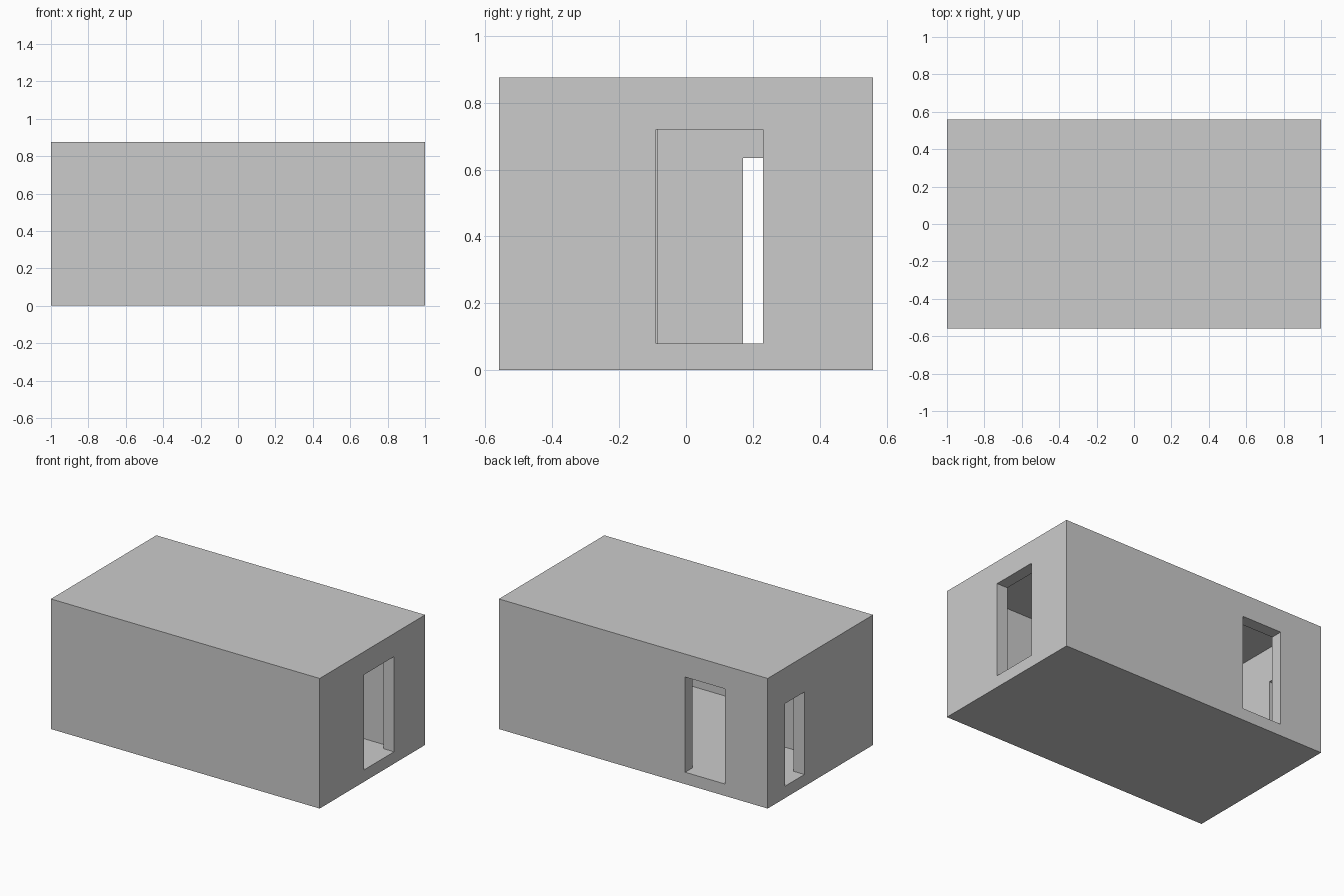
import bpy

if "Cube" in bpy.data.objects:
    bpy.data.objects.remove(bpy.data.objects["Cube"])

X, Y, Z = 1.0, 0.56, 0.875      # outer half length, half depth, height
T = 0.08                        # wall and floor thickness
CEIL = 0.87                     # thin roof


def box(name, x0, x1, y0, y1, z0, z1):
    bpy.ops.mesh.primitive_cube_add(
        size=1, location=((x0 + x1) / 2, (y0 + y1) / 2, (z0 + z1) / 2))
    ob = bpy.context.object
    ob.name = name
    ob.scale = (x1 - x0, y1 - y0, z1 - z0)
    bpy.ops.object.transform_apply(location=True, rotation=False, scale=True)
    return ob


def cut(target, name, *dims):
    cutter = box(name, *dims)
    cutter.hide_render = True
    mod = target.modifiers.new(name, 'BOOLEAN')
    mod.operation = 'DIFFERENCE'
    mod.solver = 'EXACT'
    mod.object = cutter
    bpy.context.view_layer.objects.active = target
    bpy.ops.object.modifier_apply(modifier=name)
    bpy.data.objects.remove(cutter, do_unlink=True)


# Outer shell: floor, walls and roof
shell = box("building_shell", -X, X, -Y, Y, 0, Z)
cut(shell, "interior_space", -X + T, X - T, -Y + T, Y - T, T, CEIL)

# Openings, with sills flush with the floor
cut(shell, "right_doorway", X - T - 0.03, X + 0.1, -0.09, 0.23, T, 0.72)
cut(shell, "left_doorway", -X - 0.1, -X + T + 0.03, 0.17, 0.375, T, 0.635)
cut(shell, "back_doorway", -0.683, -0.386, Y - T - 0.03, Y + 0.1, T, 0.72)

# Inner partition walls seen through the side doorways
box("left_partition", -X + T, -0.3, -0.135, -0.085, T, CEIL)
box("right_partition", 0.1, X - T, 0.28, 0.33, T, CEIL)
